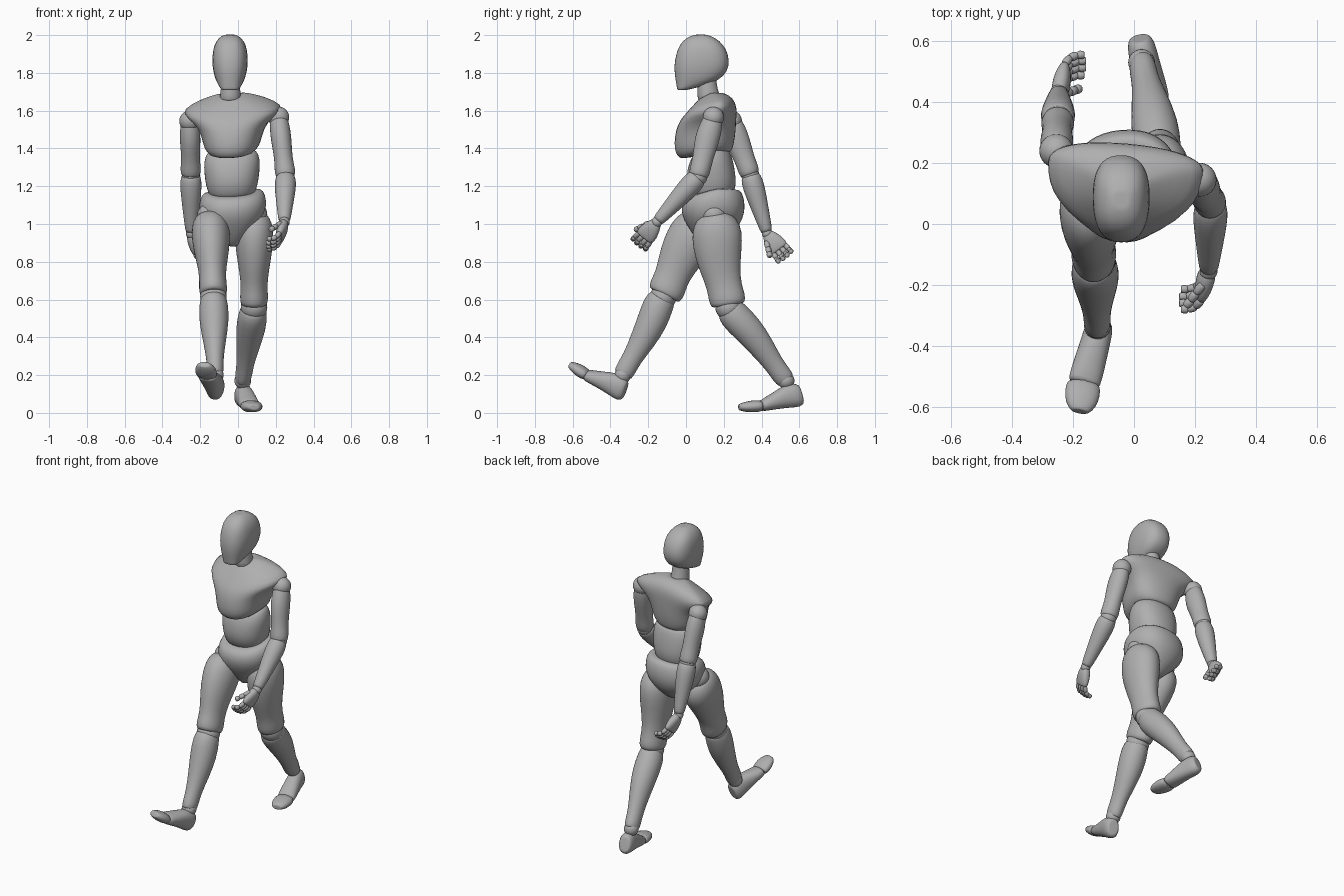
import bpy, bmesh, math
from mathutils import Vector, Matrix

default = bpy.data.objects.get("Cube")
if default:
    bpy.data.objects.remove(default)

SIDES = 20

grey = bpy.data.materials.new("matte_grey")
grey.use_nodes = True
colour = (0.43, 0.43, 0.43, 1)
grey.diffuse_color = colour
grey.node_tree.nodes["Principled BSDF"].inputs["Base Color"].default_value = colour


def finish(name, bm, levels=1):
    """Turn a bmesh into a smooth grey object."""
    bmesh.ops.recalc_face_normals(bm, faces=bm.faces[:])
    for face in bm.faces:
        face.smooth = True
    mesh = bpy.data.meshes.new(name)
    bm.to_mesh(mesh)
    bm.free()
    mesh.materials.append(grey)
    obj = bpy.data.objects.new(name, mesh)
    bpy.context.collection.objects.link(obj)
    if levels:
        modifier = obj.modifiers.new("smooth_surface", "SUBSURF")
        modifier.levels = modifier.render_levels = levels
    return obj


def loft(name, rings):
    """Skin a stack of closed rings and cap both ends with a tight rounded edge."""
    def inset(ring):
        middle = sum(ring, Vector()) / len(ring)
        return [point.lerp(middle, 0.2) for point in ring]

    rings = [inset(rings[0])] + rings + [inset(rings[-1])]
    bm = bmesh.new()
    loops = [[bm.verts.new(point) for point in ring] for ring in rings]
    for low, high in zip(loops, loops[1:]):
        for i in range(len(low)):
            j = (i + 1) % len(low)
            bm.faces.new((low[i], low[j], high[j], high[i]))
    bm.faces.new(loops[0])
    bm.faces.new(loops[-1])
    return finish(name, bm)


def circle(power=1.0):
    """Unit ring; a power below one makes it boxier."""
    for i in range(SIDES):
        angle = math.tau * i / SIDES
        c, s = math.cos(angle), math.sin(angle)
        yield (math.copysign(abs(c) ** power, c), math.copysign(abs(s) ** power, s))


def limb(name, start, end, profile, hint=(0, -1, 0), power=1.0):
    """Profile rows: position along the axis, half width, half depth, shift to the hint side."""
    start, end = Vector(start), Vector(end)
    axis = (end - start).normalized()
    front = Vector(hint)
    front = (front - axis * front.dot(axis)).normalized()
    side = axis.cross(front)
    rings = []
    for t, width, depth, shift in profile:
        centre = start.lerp(end, t) + front * shift
        rings.append([centre + side * width * c + front * depth * s for c, s in circle(power)])
    return loft(name, rings)


def body(name, middle, rows, turn=0.0, tilt=0.0, dip=0.0, power=1.0):
    """Rows: height, half width, front y, back y, y of the widest point; dip lowers the front."""
    rings = []
    pivot = Vector((middle, 0.17, 0))
    spin = Matrix.Rotation(math.radians(turn), 3, "Z")
    for z, width, front, back, widest in rows:
        ring = []
        for c, s in circle(power):
            depth = back - widest if s > 0 else widest - front
            height = z + tilt * width * c - dip * max(0, -s)
            point = Vector((middle + width * c, widest + depth * s, height))
            ring.append(spin @ (point - pivot) + pivot)
        rings.append(ring)
    return loft(name, rings)


def ball(name, centre, radius):
    bm = bmesh.new()
    bmesh.ops.create_uvsphere(bm, u_segments=24, v_segments=14, radius=radius,
                              matrix=Matrix.Translation(centre))
    return finish(name, bm, levels=0)


# Head, neck and trunk
body("head", -0.042, [
    (2.002, 0.03, 0.045, 0.11, 0.08), (1.987, 0.06, 0.0, 0.155, 0.08),
    (1.95, 0.085, -0.035, 0.2, 0.09), (1.9, 0.094, -0.054, 0.225, 0.09),
    (1.84, 0.096, -0.065, 0.232, 0.09), (1.78, 0.084, -0.06, 0.205, 0.08),
    (1.74, 0.066, -0.052, 0.13, 0.04), (1.71, 0.046, -0.047, 0.01, -0.02)], power=0.8)
body("neck", -0.04, [
    (1.78, 0.05, 0.06, 0.16, 0.11), (1.72, 0.05, 0.06, 0.165, 0.11),
    (1.65, 0.06, 0.06, 0.19, 0.12)])
body("chest", -0.028, [
    (1.695, 0.07, 0.07, 0.2, 0.14), (1.67, 0.17, 0.045, 0.25, 0.18),
    (1.62, 0.275, 0.0, 0.265, 0.195), (1.58, 0.25, -0.035, 0.265, 0.185),
    (1.53, 0.182, -0.057, 0.265, 0.15), (1.46, 0.16, -0.066, 0.26, 0.14),
    (1.41, 0.148, -0.06, 0.25, 0.13), (1.38, 0.118, -0.035, 0.24, 0.12)],
    turn=-5, tilt=0.04, dip=0.035, power=0.88)
body("belly", -0.032, [
    (1.39, 0.13, 0.04, 0.23, 0.13), (1.34, 0.152, 0.012, 0.25, 0.13),
    (1.27, 0.147, 0.0, 0.262, 0.14), (1.21, 0.14, 0.005, 0.268, 0.14),
    (1.15, 0.12, 0.04, 0.25, 0.14)], tilt=0.04, dip=0.02, power=0.9)
body("pelvis", -0.03, [
    (1.18, 0.152, 0.005, 0.285, 0.15), (1.15, 0.176, -0.025, 0.305, 0.15),
    (1.09, 0.182, -0.027, 0.315, 0.15), (1.03, 0.165, 0.005, 0.305, 0.16),
    (0.965, 0.09, 0.05, 0.265, 0.16), (0.915, 0.04, 0.1, 0.2, 0.15)],
    turn=5, tilt=0.07, dip=0.04, power=0.9)

# Shared limb shapes
THIGH = [(0, 0.07, 0.075, 0), (0.08, 0.096, 0.118, 0), (0.22, 0.105, 0.138, 0),
         (0.42, 0.096, 0.126, 0.01), (0.62, 0.078, 0.105, 0.012), (0.78, 0.07, 0.092, 0.005),
         (0.9, 0.077, 0.1, 0), (0.98, 0.07, 0.09, 0)]
CALF = [(0, 0.065, 0.07, 0), (0.1, 0.078, 0.084, 0.005), (0.3, 0.08, 0.083, -0.008),
        (0.55, 0.062, 0.069, -0.01), (0.78, 0.045, 0.052, -0.003), (0.92, 0.046, 0.055, 0),
        (1, 0.04, 0.05, 0)]
FOOT = [(0, 0.034, 0.05, 0), (0.1, 0.047, 0.066, 0), (0.32, 0.048, 0.064, 0.01),
        (0.65, 0.053, 0.045, 0.005), (1, 0.056, 0.031, 0)]
TOES = [(0, 0.055, 0.028, 0), (0.3, 0.06, 0.034, 0), (0.75, 0.052, 0.027, 0),
        (1, 0.03, 0.016, 0)]
UPPER_ARM = [(0, 0.045, 0.05, 0), (0.15, 0.054, 0.061, 0), (0.38, 0.056, 0.068, 0.005),
             (0.7, 0.047, 0.053, 0), (0.9, 0.057, 0.057, 0), (1, 0.05, 0.05, 0)]
FOREARM = [(0, 0.048, 0.048, 0), (0.1, 0.058, 0.058, 0), (0.3, 0.056, 0.057, 0),
           (0.65, 0.043, 0.043, 0), (0.97, 0.032, 0.032, 0)]
PALM = [(0, 0.026, 0.02, 0), (0.2, 0.04, 0.03, 0), (0.65, 0.055, 0.029, 0),
        (1, 0.053, 0.019, 0)]
PHALANX = [(0, 0.8, 0.8, 0), (0.2, 1, 1, 0), (0.8, 0.95, 0.95, 0), (1, 0.7, 0.7, 0)]


def digit(name, base, along, curl, lengths, bends, radius):
    """Chain of phalanges bending from one direction toward another."""
    rows = [(t, w * radius, d * radius, s) for t, w, d, s in PHALANX]
    for number, (length, bend) in enumerate(zip(lengths, bends), start=1):
        angle = math.radians(bend)
        tip = base + (along * math.cos(angle) + curl * math.sin(angle)) * length
        limb(f"{name}_{number}", base, tip, rows, hint=curl.cross(along))
        base = tip


def hand(side, wrist, along, across):
    wrist, along = Vector(wrist), Vector(along).normalized()
    across = Vector(across)
    across = (across - along * across.dot(along)).normalized()
    inward = along.cross(across)
    if inward.x * wrist.x > 0:
        inward.negate()
    ball(f"{side}_wrist", wrist, 0.029)
    limb(f"{side}_palm", wrist, wrist + along * 0.11, PALM, hint=inward, power=0.85)
    for i, finger in enumerate(("index", "middle", "ring", "little")):
        spread = i - 1.5
        size = 1 - 0.08 * abs(spread)
        digit(f"{side}_{finger}_finger", wrist + along * 0.108 + across * spread * 0.026,
              (along + across * spread * 0.04).normalized(), inward,
              [size * part for part in (0.04, 0.032, 0.026)], (18, 50, 80), 0.0145)
    digit(f"{side}_thumb", wrist + along * 0.035 - across * 0.03 + inward * 0.01,
          (along - across * 0.4).normalized(), inward, (0.04, 0.032, 0.026), (25, 20, 25), 0.016)


def arm(side, shoulder, elbow, wrist, along, across):
    ball(f"{side}_shoulder", shoulder, 0.056)
    limb(f"{side}_upper_arm", shoulder, elbow, UPPER_ARM)
    ball(f"{side}_elbow", elbow, 0.048)
    limb(f"{side}_forearm", elbow, wrist, FOREARM)
    hand(side, wrist, along, across)


def leg(side, hip, knee, ankle, heel, instep, toe, up):
    ball(f"{side}_hip", hip, 0.07)
    limb(f"{side}_thigh", hip, knee, THIGH)
    ball(f"{side}_knee", knee, 0.07)
    limb(f"{side}_calf", knee, ankle, CALF)
    ball(f"{side}_ankle", ankle, 0.044)
    limb(f"{side}_foot", heel, instep, FOOT, hint=up, power=0.9)
    ball(f"{side}_toe_joint", Vector(instep), 0.028)
    limb(f"{side}_toes", instep, toe, TOES, hint=up, power=0.9)


# Arms, swung opposite to the legs
arm("left", (0.215, 0.145, 1.565), (0.252, 0.065, 1.25), (0.245, -0.155, 1.01),
    along=(-0.03, -0.08, -0.1), across=(0, 0.7, -0.56))
arm("right", (-0.255, 0.24, 1.545), (-0.25, 0.34, 1.26), (-0.247, 0.43, 0.95),
    along=(0.02, 0.065, -0.085), across=(0, 0.75, 0.58))

# Legs in mid stride
leg("left", (0.085, 0.148, 1.05), (0.085, 0.225, 0.56), (0.025, 0.53, 0.17),
    heel=(0.018, 0.61, 0.1), instep=(0.065, 0.4, 0.037), toe=(0.085, 0.28, 0.03),
    up=(0, 0, 1))
leg("right", (-0.148, 0.09, 1.04), (-0.13, -0.12, 0.615), (-0.12, -0.335, 0.2),
    heel=(-0.11, -0.322, 0.118), instep=(-0.165, -0.525, 0.2), toe=(-0.178, -0.615, 0.257),
    up=(0, -0.4, 1))
